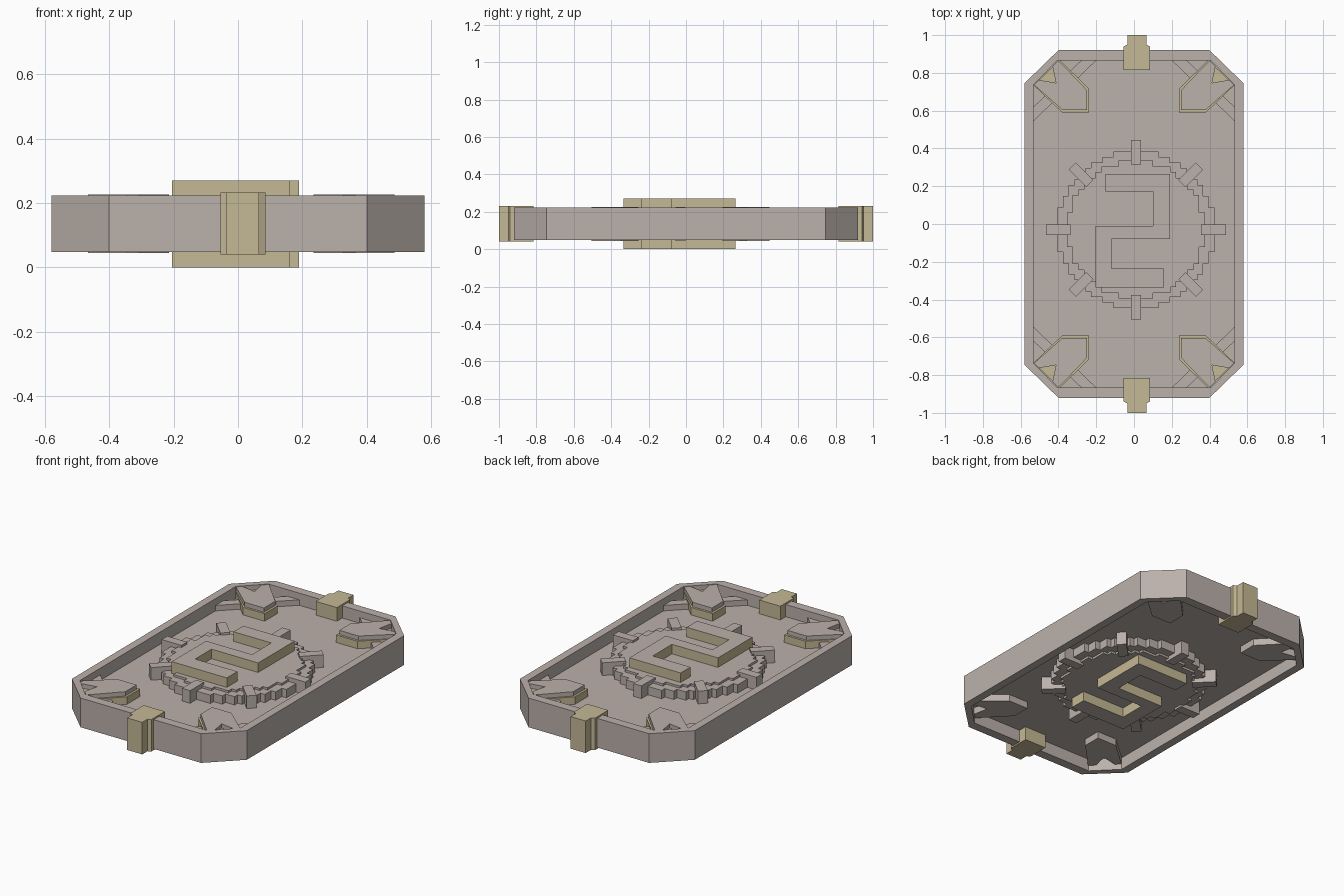
import bpy, bmesh, math
from mathutils import Matrix, Vector

cube = bpy.data.objects.get("Cube")
if cube:
    bpy.data.objects.remove(cube, do_unlink=True)


def material(name, rgb):
    m = bpy.data.materials.new(name)
    m.use_nodes = True
    m.diffuse_color = (*rgb, 1)
    m.node_tree.nodes["Principled BSDF"].inputs["Base Color"].default_value = (*rgb, 1)
    return m


STONE = material("warm_grey_stone", (0.50, 0.44, 0.41))
GOLD = material("pale_gold", (0.56, 0.48, 0.30))
MID = 0.135  # height of the middle plane


def finish(name, bm, side, cap=None):
    """Turn a bmesh into an object; horizontal faces take the cap material."""
    bmesh.ops.recalc_face_normals(bm, faces=bm.faces)
    me = bpy.data.meshes.new(name)
    me.materials.append(side)
    if cap:
        me.materials.append(cap)
        for f in bm.faces:
            f.material_index = 1 if abs(f.normal.z) > 0.5 else 0
    bm.to_mesh(me)
    bm.free()
    ob = bpy.data.objects.new(name, me)
    bpy.context.scene.collection.objects.link(ob)
    return ob


def prism(name, outline, z0, z1, side=STONE, cap=None):
    bm = bmesh.new()
    base = bm.faces.new([bm.verts.new((x, y, z0)) for x, y in outline])
    new = bmesh.ops.extrude_face_region(bm, geom=[base])["geom"]
    bmesh.ops.translate(bm, vec=(0, 0, z1 - z0),
                        verts=[v for v in new if isinstance(v, bmesh.types.BMVert)])
    return finish(name, bm, side, cap)


def both_sides(name, outline, top, **kw):
    """Prism running through the middle plane, equally tall above and below."""
    return prism(name, outline, 2 * MID - top, top, **kw)


def octagon(x, y, cx, cy):
    q = [(x, -cy), (x, cy), (cx, y), (-cx, y)]
    return q + [(-a, -b) for a, b in q]


def rect(x0, x1, y0, y1):
    return [(x0, y0), (x1, y0), (x1, y1), (x0, y1)]


# Chamfered rim and the recessed plate inside it
outer = octagon(0.58, 0.92, 0.40, 0.745)
inner = octagon(0.532, 0.866, 0.405, 0.738)
bm = bmesh.new()
loops = [[bm.verts.new((x, y, z)) for x, y in pts]
         for pts, z in ((outer, 0.048), (outer, 0.223), (inner, 0.223), (inner, 0.048))]
for a, b in zip(loops, loops[1:] + loops[:1]):
    for i in range(8):
        j = (i + 1) % 8
        bm.faces.new((a[i], a[j], b[j], b[i]))
finish("rim", bm, STONE)
both_sides("base_plate", octagon(0.55, 0.89, 0.403, 0.742), 0.15)

# Stepped central medallion
CX, CY = 0.01, -0.03


def stepped_disc(r, rows):
    cell = 2 * r / rows
    right = []
    for k in range(rows):
        y = -r + k * cell
        half = round(math.sqrt(r * r - (y + cell / 2) ** 2) / cell) * cell
        for p in ((half, y), (half, y + cell)):
            if len(right) > 1 and right[-1][0] == right[-2][0] == p[0]:
                right[-1] = p  # continue a straight side
            elif not right or right[-1] != p:
                right.append(p)
    pts = right + [(-x, y) for x, y in reversed(right)]
    return [(x + CX, y + CY) for x, y in pts]


both_sides("medallion_ring", stepped_disc(0.415, 28), 0.20)
both_sides("medallion_disc", stepped_disc(0.365, 24), 0.213)

# Eight spokes around the medallion
for i in range(8):
    turn = Matrix.Rotation(i * math.pi / 4, 2)
    spoke = [turn @ Vector(p) + Vector((CX, CY)) for p in rect(0.345, 0.476, -0.027, 0.027)]
    both_sides(f"spoke_{i + 1}", spoke, 0.226)

# Meandering raised ridge with gold sides
ridge = [(-0.15, 0.265), (0.19, 0.265), (0.19, -0.08), (-0.12, -0.08),
         (-0.12, -0.235), (0.16, -0.235), (0.16, -0.335), (-0.205, -0.335),
         (-0.205, -0.01), (0.10, -0.01), (0.10, 0.172), (-0.15, 0.172)]
both_sides("meander_ridge", ridge, 0.27, side=GOLD, cap=STONE)

# Gold clips on the two short ends
for label, s in (("front", -1), ("back", 1)):
    clip = [(-0.055, 0.815 * s), (0.085, 0.815 * s), (0.085, 0.94 * s), (0.065, 0.95 * s),
            (0.065, s), (-0.035, s), (-0.035, 0.95 * s), (-0.055, 0.94 * s)]
    prism(label + "_clip", clip, 0.04, 0.232, side=GOLD)

# Corner ornaments: cross strut, gold base and notched plate
strut = [(0.20, 0.866), (0.28, 0.866), (0.532, 0.62), (0.532, 0.545)]
base = [(0.392, 0.868), (0.237, 0.714), (0.237, 0.59), (0.38, 0.59), (0.532, 0.735)]
plate = [(0.40, 0.866), (0.25, 0.71), (0.25, 0.603), (0.378, 0.603), (0.53, 0.737),
         (0.505, 0.763), (0.413, 0.747), (0.432, 0.836)]
for sx, lr in ((1, "left"), (-1, "right")):
    for sy, fb in ((-1, "front"), (1, "back")):
        def place(pts):
            return [(x * sx, y * sy) for x, y in pts]
        tag = f"{fb}_{lr}_corner_"
        prism(tag + "strut", place(strut), 0.14, 0.183)
        prism(tag + "base", place(base), 0.14, 0.195, side=GOLD)
        prism(tag + "plate", place(plate), 0.195, 0.221)
        prism(tag + "underside_plate", place(plate), 0.08, 0.13)
